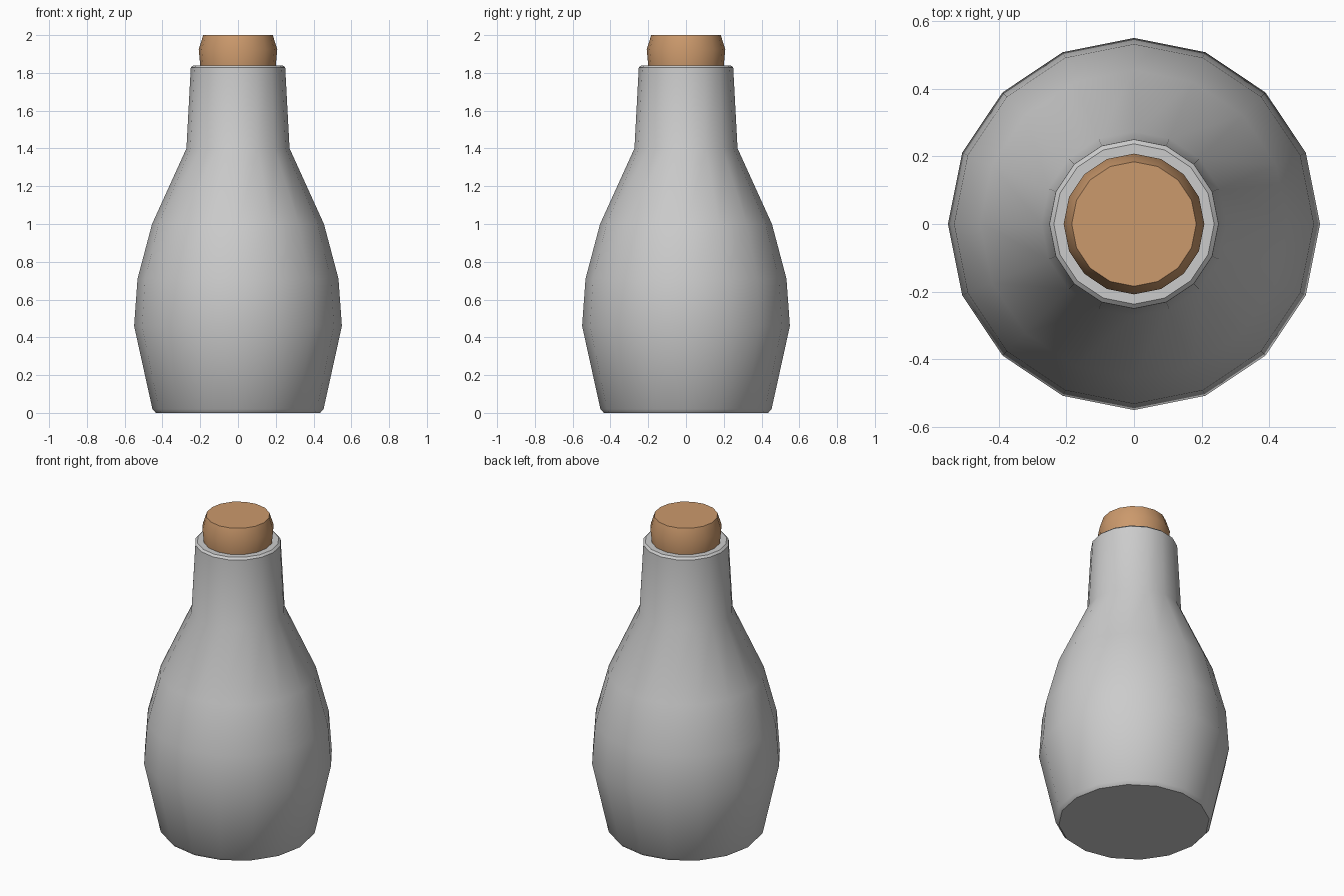
import bpy, bmesh, math

if "Cube" in bpy.data.objects:
    bpy.data.objects.remove(bpy.data.objects["Cube"])

SIDES = 16


def lathe(name, profile, smooth_angle):
    """Revolve an (r, z) profile around z, capping both ends."""
    bm = bmesh.new()
    rings = []
    for r, z in profile:
        rings.append([bm.verts.new((r * math.cos(2 * math.pi * i / SIDES),
                                    r * math.sin(2 * math.pi * i / SIDES), z))
                      for i in range(SIDES)])
    for a, b in zip(rings, rings[1:]):
        for i in range(SIDES):
            j = (i + 1) % SIDES
            bm.faces.new((a[i], a[j], b[j], b[i]))
    bm.faces.new(rings[0][::-1])
    bm.faces.new(rings[-1])
    bmesh.ops.recalc_face_normals(bm, faces=bm.faces)
    mesh = bpy.data.meshes.new(name)
    bm.to_mesh(mesh)
    bm.free()
    obj = bpy.data.objects.new(name, mesh)
    bpy.context.collection.objects.link(obj)
    bpy.ops.object.select_all(action='DESELECT')
    obj.select_set(True)
    bpy.context.view_layer.objects.active = obj
    bpy.ops.object.shade_smooth_by_angle(angle=math.radians(smooth_angle))
    return obj


# Bottle: chamfered base, bulging body, tapered neck, rim and recessed mouth
lathe("bottle", [(0.435, 0), (0.453, 0.02), (0.55, 0.46), (0.532, 0.71),
                 (0.455, 1.0), (0.273, 1.40), (0.25, 1.828), (0.237, 1.84),
                 (0.20, 1.84), (0.20, 1.74)], 35)

# Cork stopper with chamfered top
cork = lathe("cork", [(0.192, 1.75), (0.20, 1.84), (0.208, 1.925),
                      (0.184, 2.0)], 35)
mat = bpy.data.materials.new("cork_brown")
mat.diffuse_color = (0.60, 0.32, 0.15, 1)
mat.use_nodes = True
mat.node_tree.nodes["Principled BSDF"].inputs["Base Color"].default_value = mat.diffuse_color
cork.data.materials.append(mat)
